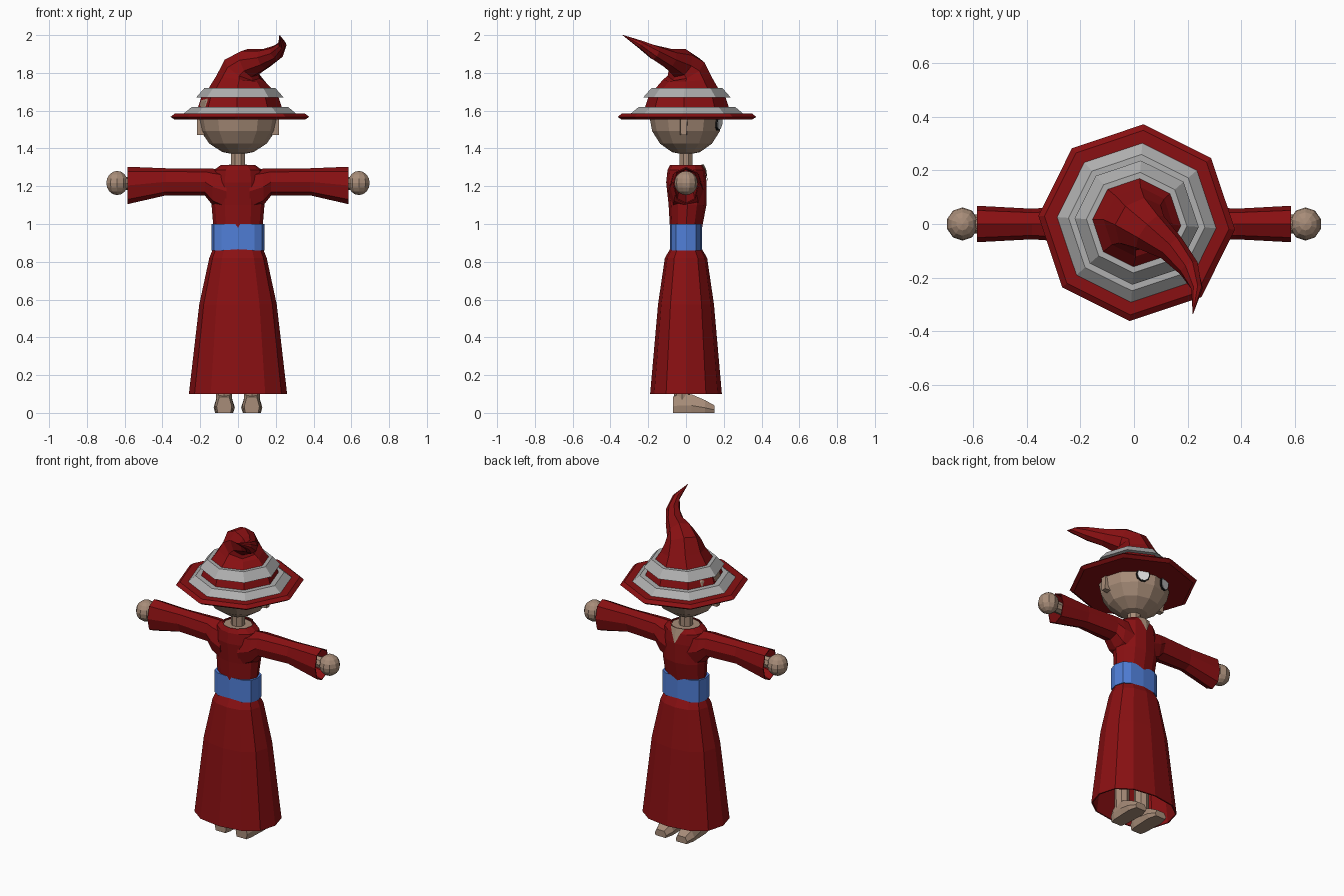
import bpy, bmesh, math
from mathutils import Vector, Matrix

if "Cube" in bpy.data.objects:
    bpy.data.objects.remove(bpy.data.objects["Cube"])


def material(name, rgb):
    m = bpy.data.materials.new(name)
    m.diffuse_color = (*rgb, 1)
    m.use_nodes = True
    m.node_tree.nodes["Principled BSDF"].inputs["Base Color"].default_value = m.diffuse_color
    return m


RED = material("red cloth", (0.25, 0.005, 0.006))
GREY = material("grey band", (0.43, 0.43, 0.43))
BLUE = material("blue belt", (0.08, 0.21, 0.68))
SKIN = material("skin", (0.39, 0.265, 0.19))
WHITE = material("eye white", (0.85, 0.85, 0.85))
DARK = material("dark rim", (0.01, 0.01, 0.01))


def finish(bm, name, mat):
    bmesh.ops.recalc_face_normals(bm, faces=bm.faces)
    me = bpy.data.meshes.new(name)
    bm.to_mesh(me)
    bm.free()
    me.materials.append(mat)
    ob = bpy.data.objects.new(name, me)
    bpy.context.collection.objects.link(ob)
    return ob


def loft(name, rings, mat, start=True, end=True, loop=False, thick=0):
    """Skin a list of equal-length point rings."""
    bm = bmesh.new()
    vs = [[bm.verts.new(p) for p in r] for r in rings]
    n = len(rings[0])
    pairs = list(zip(vs, vs[1:])) + ([(vs[-1], vs[0])] if loop else [])
    for a, b in pairs:
        for i in range(n):
            j = (i + 1) % n
            bm.faces.new((a[i], a[j], b[j], b[i]))
    if start and not loop:
        bm.faces.new(vs[0])
    if end and not loop:
        bm.faces.new(vs[-1])
    ob = finish(bm, name, mat)
    if thick:
        s = ob.modifiers.new("cloth", "SOLIDIFY")
        s.thickness = thick
        s.offset = -1
    return ob


def oval(z, rx, ry, cx=0, cy=0, n=12, turn=0, p=1):
    """Horizontal ring, squarer when p is below 1."""
    pts = []
    for i in range(n):
        a = turn + 2 * math.pi * i / n
        c, s = math.cos(a), math.sin(a)
        pts.append(Vector((cx + rx * math.copysign(abs(c) ** p, c),
                           cy + ry * math.copysign(abs(s) ** p, s), z)))
    return pts


def sphere(name, loc, radii, mat, seg=12, rings=8):
    bm = bmesh.new()
    bmesh.ops.create_uvsphere(bm, u_segments=seg, v_segments=rings, radius=1)
    bmesh.ops.transform(bm, verts=bm.verts,
                        matrix=Matrix.Translation(loc) @ Matrix.Diagonal((*radii, 1)))
    return finish(bm, name, mat)


# Robe skirt, belt and torso
loft("skirt", [oval(z, x, y, p=0.85) for z, x, y in
               ((0.1, 0.26, 0.19), (0.575, 0.205, 0.148), (0.82, 0.152, 0.112), (0.87, 0.132, 0.083))],
     RED, start=False, thick=0.008)
loft("belt", [oval(z, 0.14, 0.085, p=0.7) for z in (0.86, 1.0)], BLUE)
loft("torso", [oval(z, x, y, cy=c) for z, x, y, c in
               ((0.98, 0.13, 0.085, 0), (1.1, 0.14, 0.1, 0.008), (1.22, 0.14, 0.107, 0.002),
                (1.285, 0.13, 0.1, 0.002), (1.312, 0.09, 0.087, 0.002))], RED, end=False)

# Skin at the collar, neckline plate and neck
loft("collar_skin", [oval(z, 0.085, 0.08) for z in (1.29, 1.303)], SKIN)
bm = bmesh.new()
for s in (-1, 1):
    bm.faces.new([bm.verts.new(p) for p in
                  ((0, 0.115, 1.22), (s * 0.03, 0.1, 1.285), (s * 0.048, 0.083, 1.314), (0, 0.095, 1.314),
                   (0, 0.108, 1.285))])
plate = finish(bm, "neckline", SKIN)
loft("neck", [oval(z, 0.04, 0.038, n=8, turn=math.pi / 8) for z in (1.28, 1.42)], SKIN)

# Head
HC, HR = Vector((0, 0, 1.57)), Vector((0.214, 0.194, 0.205))
sphere("head", HC, HR, SKIN)

for s, side in ((-1, "left"), (1, "right")):
    # Sleeve, open at the wrist
    sleeve = []
    for x, top, low, ry in ((0.06, 1.285, 1.06, 0.095), (0.135, 1.293, 1.10, 0.085), (0.175, 1.295, 1.15, 0.072),
                            (0.38, 1.295, 1.152, 0.057), (0.585, 1.303, 1.105, 0.068)):
        ring = oval(0, (top - low) / 2, ry, n=8, p=0.85)
        sleeve.append([Vector((s * x, p.y, (top + low) / 2 + p.x)) for p in ring])
    loft(side + "_sleeve", sleeve, RED, end=False, thick=0.006)

    # Wrist and hand
    loft(side + "_wrist", [[Vector((s * x, p.y, 1.215 + p.x)) for p in oval(0, 0.035, 0.035, n=8)]
                           for x in (0.4, 0.62)], SKIN)
    sphere(side + "_hand", (s * 0.64, 0, 1.217), (0.06, 0.062, 0.064), SKIN, 10, 8)

    # Leg and foot
    loft(side + "_leg", [oval(z, r, r, cx=s * 0.073, cy=-0.02, n=8) for z, r in ((0.06, 0.042), (0.8, 0.05))], SKIN)
    foot = []
    for y, w, h in ((-0.07, 0.04, 0.085), (-0.035, 0.05, 0.1), (0.03, 0.053, 0.098),
                    (0.1, 0.056, 0.068), (0.15, 0.04, 0.04)):
        foot.append([Vector((s * 0.073 + a * w, y, b * h)) for a, b in
                     ((-0.85, 0), (0.85, 0), (1, 0.4), (0.65, 1), (-0.65, 1), (-1, 0.4))])
    loft(side + "_foot", foot, SKIN)

    # Ear
    loft(side + "_ear", [[Vector((s * x, y - 0.01, z)) for y, z in
                          ((-0.022 * k, 1.47), (0.016 * k, 1.47), (0.022 * k, 1.56), (-0.024 * k, 1.56))]
                         for x, k in ((0.17, 1), (0.218, 0.8))], SKIN)

    # Eye with thin dark rim, laid on the head
    d = Vector((s * 0.08 / HR.x, 0, -0.035 / HR.z))
    d.y = math.sqrt(1 - d.x ** 2 - d.z ** 2)
    spot = HC + Vector(a * b for a, b in zip(d, HR))
    nrm = Vector(a / b for a, b in zip(d, HR)).normalized()
    turn = nrm.to_track_quat("Z", "Y")
    for part, r, t, mat in (("rim", 0.042, 0.002, DARK), ("eye", 0.035, 0.005, WHITE)):
        loft(side + "_" + part, [[spot + turn @ p for p in oval(z, r, r, n=10)] for z in (t - 0.009, t)], mat)

# Hat brim and bands, all eight-sided
T = math.radians(-4)


def hat_ring(z, r):
    return oval(z, r, r, cx=0.01, cy=0.005, n=8, turn=T)


loft("hat_brim", [hat_ring(z, r) for z, r in
                  ((1.552, 0.345), (1.567, 0.368), (1.585, 0.345))], RED)
loft("lower_band", [hat_ring(z, r) for z, r in
                    ((1.583, 0.3), (1.62, 0.255), (1.62, 0.2), (1.583, 0.2))], GREY, loop=True)
loft("upper_band", [hat_ring(z, r) for z, r in
                    ((1.67, 0.232), (1.72, 0.188), (1.72, 0.15), (1.67, 0.15))], GREY, loop=True)

# Hat cone, curling sideways into a pointed tip
path = [(0.01, 0.005, 1.58, 0.24), (0.01, 0.005, 1.62, 0.222), (0.01, 0.005, 1.67, 0.205),
        (0.01, 0.005, 1.72, 0.165), (0.015, 0.008, 1.77, 0.13), (0.022, 0.0, 1.82, 0.105),
        (0.06, -0.03, 1.852, 0.08), (0.14, -0.09, 1.875, 0.054), (0.205, -0.165, 1.908, 0.04),
        (0.235, -0.24, 1.95, 0.022), (0.22, -0.335, 2.0, 0.001)]
rings = []
for i, (x, y, z, r) in enumerate(path):
    a, b = Vector(path[max(i - 1, 0)][:3]), Vector(path[min(i + 1, len(path) - 1)][:3])
    q = Vector((0, 0, 1)).rotation_difference(b - a if i > 3 else Vector((0, 0, 1)))
    rings.append([Vector((x, y, z)) + q @ p for p in oval(0, r, r, n=8, turn=T)])
loft("hat_cone", rings, RED)
